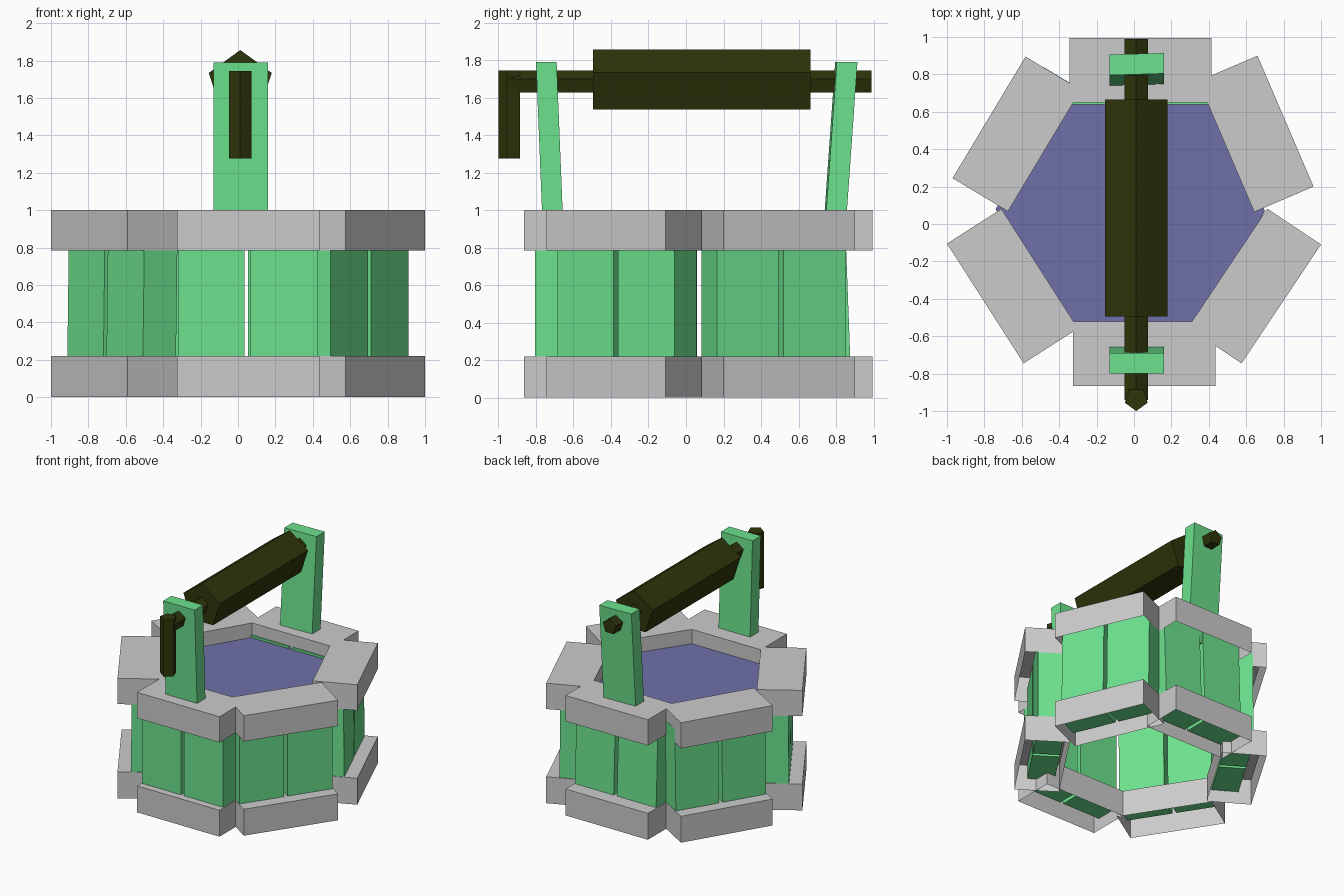
import bpy, bmesh, math
from mathutils import Vector, Matrix

if "Cube" in bpy.data.objects:
    bpy.data.objects.remove(bpy.data.objects["Cube"])


def material(name, rgb):
    m = bpy.data.materials.new(name)
    m.diffuse_color = (*rgb, 1)
    m.use_nodes = True
    m.node_tree.nodes["Principled BSDF"].inputs["Base Color"].default_value = m.diffuse_color
    return m


green = material("painted_wood", (0.15, 0.76, 0.27))
dark = material("dark_wood", (0.028, 0.036, 0.003))
blue = material("water_blue", (0.16, 0.16, 0.4))


def finish(name, bm, mat=None):
    bmesh.ops.recalc_face_normals(bm, faces=bm.faces)
    me = bpy.data.meshes.new(name)
    bm.to_mesh(me)
    bm.free()
    ob = bpy.data.objects.new(name, me)
    bpy.context.collection.objects.link(ob)
    if mat:
        me.materials.append(mat)
    return ob


def prism(name, base, top, mat=None, open_bottom=False):
    """Solid between two matching outlines."""
    bm = bmesh.new()
    a = [bm.verts.new(p) for p in base]
    b = [bm.verts.new(p) for p in top]
    n = len(a)
    for i in range(n):
        j = (i + 1) % n
        bm.faces.new((a[i], a[j], b[j], b[i]))
    bm.faces.new(b)
    bottom = bm.faces.new(a[::-1])
    bmesh.ops.recalc_face_normals(bm, faces=bm.faces)
    if open_bottom:
        bm.faces.remove(bottom)
        me_faces = bm.faces[:]
        # normals are already outward here
        me = bpy.data.meshes.new(name)
        bm.to_mesh(me)
        bm.free()
        ob = bpy.data.objects.new(name, me)
        bpy.context.collection.objects.link(ob)
        return ob
    return finish(name, bm, mat)


def slab(p, q, s0, s1, d0, d1):
    """Rectangle along edge p-q (fractions s) at inward depths d."""
    p, q = Vector(p), Vector(q)
    e = q - p
    u = e.normalized()
    inward = Vector((-u.y, u.x))
    return [p + e * s + inward * d for s, d in ((s0, d0), (s1, d0), (s1, d1), (s0, d1))]


def at(pts, z, shift=(0, 0)):
    return [(p.x + shift[0], p.y + shift[1], z) for p in pts]


# outer edge of each side, anticlockwise, with plank inset and lean
sides = [
    ("front", (-0.325, -0.865), (0.435, -0.865), 0.06, (0, 0)),
    ("front_right", (0.575, -0.745), (1.0, -0.11), 0.10, (0, 0)),
    ("back_right", (0.96, 0.20), (0.66, 0.90), 0.10, (-0.01, 0)),
    ("back", (0.415, 0.995), (-0.345, 0.995), 0.115, (0, -0.03)),
    ("back_left", (-0.58, 0.895), (-0.97, 0.245), 0.10, (0.01, 0)),
    ("front_left", (-1.0, -0.105), (-0.59, -0.745), 0.10, (0.01, 0)),
]
for name, p, q, inset, lean in sides:
    # stone courses, hollow from below
    stone = slab(p, q, 0, 1, 0, 0.345)
    prism(name + "_lower_stone", at(stone, 0), at(stone, 0.22), open_bottom=True)
    prism(name + "_upper_stone", at(stone, 0.785), at(stone, 1.0), open_bottom=True)
    # pair of planks between the courses
    for k, (s0, s1) in enumerate(((0.005, 0.475), (0.515, 0.99))):
        plank = slab(p, q, s0, s1, inset, inset + 0.21)
        prism(f"{name}_plank_{k + 1}", at(plank, 0.1), at(plank, 0.9, lean), green)

# water surface
bm = bmesh.new()
outline = [(-0.36, -0.56), (0.36, -0.56), (0.70, 0.07), (0.40, 0.70), (-0.34, 0.70), (-0.74, 0.08)]
bm.faces.new([bm.verts.new((x, y, 0.88)) for x, y in outline])
finish("water", bm, blue)

# leaning posts
for name, y0, y1, twist in (("front_post", -0.705, -0.745, 0), ("back_post", 0.785, 0.855, 0.03)):
    def rect(y, z):
        return [(0.015 + x, y + d + twist * x, z)
                for x, d in ((-0.145, -0.055), (0.145, -0.055), (0.145, 0.055), (-0.145, 0.055))]
    prism(name, rect(y0, 0.8), rect(y1, 1.79), green)


# five-sided winding parts
def pentagon(r):
    return [(r * math.sin(i * math.tau / 5), r * math.cos(i * math.tau / 5)) for i in range(5)]


def bar(name, r, y0, y1):
    prism(name, [(0.012 + x, y0, 1.679 + z) for x, z in pentagon(r)],
          [(0.012 + x, y1, 1.679 + z) for x, z in pentagon(r)], dark)


bar("winding_drum", 0.177, -0.495, 0.665)
bar("axle", 0.065, -0.94, 0.99)
prism("crank_handle", [(0.012 + x, -0.936 - y, 1.275) for x, y in pentagon(0.064)],
      [(0.012 + x, -0.936 - y, 1.745) for x, y in pentagon(0.064)], dark)
